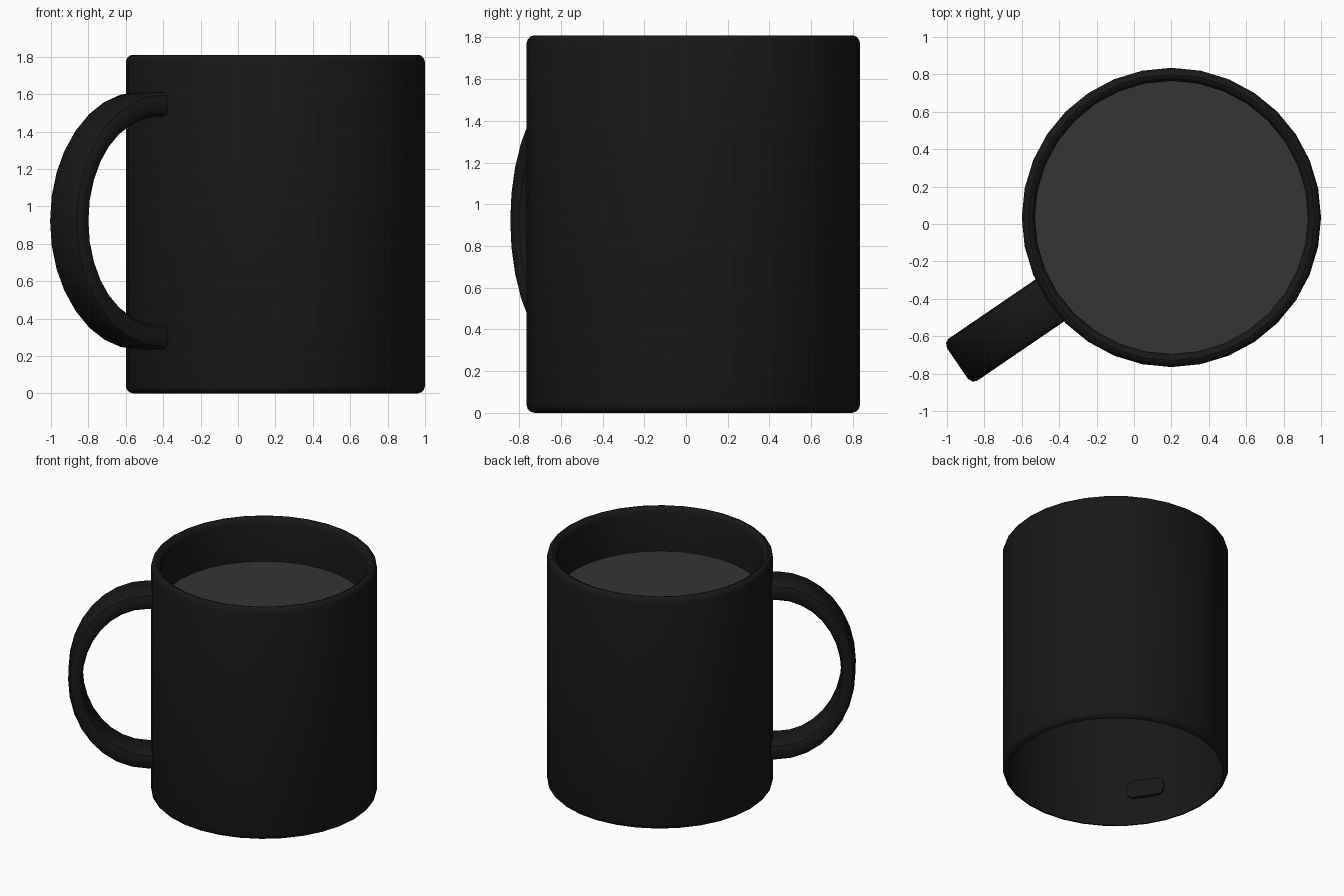
import bpy, bmesh
from math import sin, cos, pi, radians
from mathutils import Vector

if "Cube" in bpy.data.objects:
    bpy.data.objects.remove(bpy.data.objects["Cube"])

CX, CY, SIDES = 0.2, 0.035, 32


def material(name, v):
    m = bpy.data.materials.new(name)
    m.diffuse_color = (v, v, v, 1)
    m.use_nodes = True
    m.node_tree.nodes["Principled BSDF"].inputs["Base Color"].default_value = m.diffuse_color
    return m


def finish(bm, name, mat):
    bmesh.ops.recalc_face_normals(bm, faces=bm.faces[:])
    me = bpy.data.meshes.new(name)
    bm.to_mesh(me)
    bm.free()
    ob = bpy.data.objects.new(name, me)
    bpy.context.collection.objects.link(ob)
    me.materials.append(mat)
    bpy.ops.object.select_all(action='DESELECT')
    ob.select_set(True)
    bpy.context.view_layer.objects.active = ob
    bpy.ops.object.shade_smooth_by_angle(angle=radians(35))
    return ob


def loft(rings, caps=False):
    bm = bmesh.new()
    loops = [[bm.verts.new(p) for p in r] for r in rings]
    n = len(loops[0])
    for a, b in zip(loops, loops[1:]):
        for i in range(n):
            j = (i + 1) % n
            bm.faces.new((a[i], a[j], b[j], b[i]))
    if caps:
        bm.faces.new(loops[0])
        bm.faces.new(loops[-1])
    return bm


def circle(r, z):
    return [(CX + r * cos(2 * pi * i / SIDES), CY + r * sin(2 * pi * i / SIDES), z)
            for i in range(SIDES)]


black = material("black_glaze", 0.009)
grey = material("dark_drink", 0.035)

# Mug shell: open underneath, rounded foot and lip, inner wall down to the drink
profile = [(0.76, 0.0), (0.78, 0.006), (0.794, 0.02), (0.8, 0.04),
           (0.8, 1.77), (0.794, 1.79), (0.78, 1.805), (0.765, 1.81),
           (0.75, 1.805), (0.737, 1.79), (0.73, 1.77), (0.73, 1.465)]
finish(loft([circle(r, z) for r, z in profile]), "mug_body", black)

# Drink surface
bm = bmesh.new()
bm.faces.new([bm.verts.new(p) for p in circle(0.73, 1.47)])
finish(bm, "drink", grey)

# Handle: flattened rounded section swept between an outer and an inner half ellipse
out = Vector((-cos(radians(34.3)), -sin(radians(34.3)), 0))
side = Vector((-out.y, out.x, 0))
quarter = [(0.136, 0.3), (0.126, 0.75), (0.1, 1.0)]
section = (quarter + [(-o, s) for o, s in reversed(quarter)]
           + [(-o, -s) for o, s in quarter] + [(o, -s) for o, s in reversed(quarter)])


def handle_ring(r, t):
    outer = (r + 0.56 * cos(t), 0.9225 + 0.6875 * sin(t))
    inner = (r + 0.459 * cos(t), 0.9225 + 0.5575 * sin(t))
    ring = []
    for o, s in section:
        k = (s + 1) / 2
        d = inner[0] + (outer[0] - inner[0]) * k
        z = inner[1] + (outer[1] - inner[1]) * k
        p = out * d + side * o
        ring.append((CX + p.x, CY + p.y, z))
    return ring


STEPS = 16
rings = [handle_ring(0.77, pi / 2)]
rings += [handle_ring(0.825, pi / 2 - pi * i / STEPS) for i in range(STEPS + 1)]
rings.append(handle_ring(0.77, -pi / 2))
finish(loft(rings, caps=True), "handle", black)
